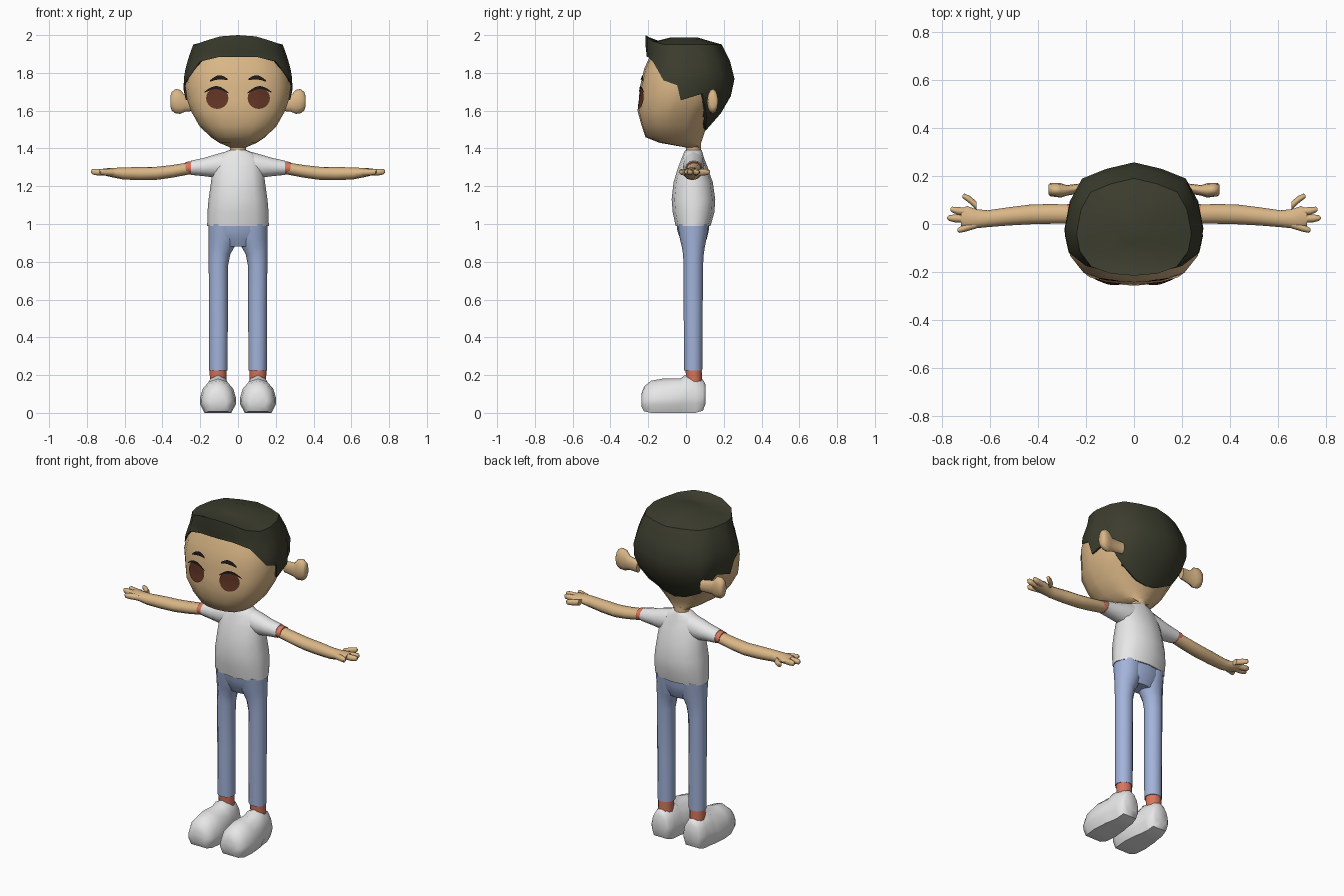
import bpy, bmesh, math
from mathutils import Vector
from mathutils.bvhtree import BVHTree

if "Cube" in bpy.data.objects:
    bpy.data.objects.remove(bpy.data.objects["Cube"])


def material(name, rgb):
    mat = bpy.data.materials.new(name)
    mat.use_nodes = True
    mat.diffuse_color = (*rgb, 1)
    mat.node_tree.nodes["Principled BSDF"].inputs["Base Color"].default_value = (*rgb, 1)
    return mat


SKIN = material("skin", (.70, .47, .24))
HAIR = material("dark_hair", (.045, .047, .027))
WHITE = material("white_cloth", (.8, .8, .8))
DENIM = material("blue_denim", (.36, .45, .70))
CORAL = material("coral_trim", (.68, .18, .11))
BROWN = material("brown_iris", (.12, .035, .018))
BLACK = material("black_line", (.012, .01, .01))


def finish(name, bm, mat, angle=50, recalc=True):
    if recalc:
        bmesh.ops.recalc_face_normals(bm, faces=bm.faces)
    mesh = bpy.data.meshes.new(name)
    bm.to_mesh(mesh)
    mesh.materials.append(mat)
    obj = bpy.data.objects.new(name, mesh)
    bpy.context.collection.objects.link(obj)
    bpy.ops.object.select_all(action="DESELECT")
    obj.select_set(True)
    bpy.context.view_layer.objects.active = obj
    bpy.ops.object.shade_smooth_by_angle(angle=math.radians(angle))
    return obj


def mirrored(half):
    """Close a half outline whose first and last points lie on the axis."""
    return half + [(-u, v) for u, v in half[-2:0:-1]]


def skin_rings(rings, caps=True):
    bm = bmesh.new()
    rows = [[bm.verts.new(p) for p in ring] for ring in rings]
    for a, b in zip(rows, rows[1:]):
        for i in range(len(a)):
            j = (i + 1) % len(a)
            bm.faces.new((a[i], a[j], b[j], b[i]))
    if caps:
        bm.faces.new(rows[0])
        bm.faces.new(rows[-1])
    return bm


ROUND = [(math.sin(k * math.tau / 12), -math.cos(k * math.tau / 12)) for k in range(12)]
SKULL = mirrored([(0, -1), (.4, -.96), (.75, -.82), (.95, -.5), (1, -.2), (1, -.08),
                  (.93, .36), (.76, .72), (.4, .89), (0, 1)])
SHOE = mirrored([(0, -1), (.74, -1), (.98, -.5), (1, -.15), (.84, .4), (.5, .82), (0, 1)])


def place(axis, pos, a, b):
    return Vector({"x": (pos, a, b), "y": (a, pos, b), "z": (a, b, pos)}[axis])


def loft(name, axis, rows, mat, outline=ROUND, side=1, angle=50):
    """Each row: position on axis, centre, half width, then low and high of the other axis."""
    rings = []
    for pos, c, r, lo, hi in rows:
        ring = [place(axis, pos, c + u * r, (lo + hi) / 2 + v * (hi - lo) / 2) for u, v in outline]
        rings.append([Vector((p.x * side, p.y, p.z)) for p in ring])
    return finish(name, skin_rings(rings), mat, angle)


# Head and neck
head = loft("head", "z", [
    (1.405, 0, .04, 0, .08), (1.43, 0, .10, -.14, .08), (1.46, 0, .145, -.215, .09),
    (1.52, 0, .205, -.235, .11), (1.60, 0, .25, -.257, .15), (1.66, 0, .27, -.246, .19),
    (1.73, 0, .28, -.243, .20), (1.82, 0, .268, -.222, .20), (1.89, 0, .24, -.19, .19)], SKIN, SKULL)
loft("neck", "z", [(1.34, 0, .055, -.01, .085), (1.385, 0, .042, 0, .08), (1.42, 0, .045, 0, .08)], SKIN)

# Hair shell: every column runs from the crown to its own hem height
LEVELS = [(1.49, .16, -.2, .10), (1.54, .21, -.22, .15), (1.60, .258, -.235, .195),
          (1.70, .29, -.25, .25), (1.80, .284, -.24, .26), (1.88, .262, -.207, .225),
          (1.95, .237, -.215, .19)]
HEM = [1.885, 1.883, 1.86, 1.76, 1.735, 1.655, 1.69, 1.56, 1.51, 1.495]
LIFT = [.05, .043, .018] + [0] * 7


def level(z):
    for a, b in zip(LEVELS, LEVELS[1:]):
        if z <= b[0]:
            t = (z - a[0]) / (b[0] - a[0])
            return [p + (q - p) * t for p, q in zip(a[1:], b[1:])]
    return LEVELS[-1][1:]


def hair_point(uv, shape, z, shrink=1):
    w, lo, hi = shape
    return Vector((uv[0] * w * shrink, (lo + hi) / 2 + uv[1] * (hi - lo) / 2 * shrink, z))


hem = HEM + HEM[-2:0:-1]
lift = LIFT + LIFT[-2:0:-1]
hair_rings = [[hair_point(p, (.07, -.08, .06), 1.988) for p in SKULL],
              [hair_point(p, (.17, -.165, .13), 1.967) for p in SKULL]]
for k in range(6):
    ring = []
    for p, h, up in zip(SKULL, hem, lift):
        z = 1.95 + (h - 1.95) * k / 5
        ring.append(hair_point(p, level(z), z + (up if k == 0 else 0)))
    hair_rings.append(ring)
hair_rings.append([hair_point(p, level(h), h + .004, .9) for p, h in zip(SKULL, hem)])
finish("hair", skin_rings(hair_rings), HAIR, 45)

# Face details laid on the head surface
bm = bmesh.new()
bm.from_mesh(head.data)
surface = BVHTree.FromBMesh(bm)
bm.free()


def on_face(x, z, gap):
    hit = surface.ray_cast(Vector((x, -1, z)), Vector((0, 1, 0)))[0]
    return Vector((x, (hit.y if hit else -.2) - gap, z))


def eye(name, side):
    bm = bmesh.new()
    rings = []
    for r in (.25, .5, .75, 1):
        rings.append([bm.verts.new(on_face(side * .11 + .059 * r * math.cos(a), 1.666 + .057 * r * math.sin(a), .007))
                      for a in (k * math.tau / 20 for k in range(20))])
    bm.faces.new(rings[0])
    for a, b in zip(rings, rings[1:]):
        for i in range(20):
            j = (i + 1) % 20
            bm.faces.new((a[i], b[i], b[j], a[j]))
    finish(name, bm, BROWN, recalc=False)


def stroke(name, side, x0, x1, z0, bow, slope, thick):
    """Curved tapering line across the face."""
    bm = bmesh.new()
    pairs = []
    for k in range(11):
        t = k / 10
        x = side * (x0 + (x1 - x0) * t)
        z = z0 + bow * math.sin(math.pi * t) + slope * t
        h = thick * (.35 + .65 * math.sin(math.pi * t))
        pairs.append([bm.verts.new(on_face(x, z + d, .009)) for d in (-h, h)])
    for a, b in zip(pairs, pairs[1:]):
        quad = (a[0], b[0], b[1], a[1])
        bm.faces.new(quad if side > 0 else quad[::-1])
    finish(name, bm, BLACK, recalc=False)


# Trousers: pelvis shared by both legs
loft("trouser_hips", "z", [(.88, 0, .09, -.01, .09), (.92, 0, .14, -.03, .11),
                           (.96, 0, .152, -.045, .12), (1.01, 0, .157, -.052, .125)], DENIM)

# Shirt body
loft("shirt", "z", [
    (.99, 0, .163, -.055, .13), (1.06, 0, .162, -.07, .15), (1.13, 0, .156, -.076, .155),
    (1.22, 0, .143, -.066, .142), (1.30, 0, .135, -.042, .115), (1.35, 0, .12, -.022, .095),
    (1.375, 0, .085, -.012, .088), (1.392, 0, .045, -.003, .082)], WHITE,
    [(math.copysign(abs(u) ** .8, u), v) for u, v in ROUND])

FINGERS = {"thumb": (.115, .075, .715), "first_finger": (.06, .045, .765),
           "middle_finger": (.025, .02, .778), "last_finger": (-.025, 0, .735)}

for side, tag in ((1, "left_"), (-1, "right_")):
    eye(tag + "eye", side)
    stroke(tag + "lash", side, .05, .178, 1.693, .027, .004, .008)
    stroke(tag + "brow", side, .055, .148, 1.765, .015, -.008, .011)

    loft(tag + "ear", "x", [
        (.21, .15, .02, 1.60, 1.67), (.28, .14, .022, 1.595, 1.68), (.305, .14, .03, 1.583, 1.71),
        (.33, .142, .029, 1.585, 1.715), (.35, .143, .027, 1.60, 1.70), (.357, .143, .018, 1.62, 1.68)],
        SKIN, side=side)

    # Arm: sleeve, trim, forearm and hand
    loft(tag + "sleeve", "x", [
        (.07, .04, .058, 1.24, 1.382), (.13, .04, .056, 1.247, 1.365), (.18, .04, .05, 1.253, 1.35),
        (.25, .042, .044, 1.26, 1.335)], WHITE, side=side)
    loft(tag + "sleeve_trim", "x", [(.24, .042, .042, 1.262, 1.333), (.278, .042, .041, 1.264, 1.328)],
         CORAL, side=side)
    loft(tag + "arm", "x", [
        (.26, .042, .039, 1.262, 1.326), (.35, .042, .041, 1.245, 1.312), (.43, .04, .041, 1.234, 1.303),
        (.52, .032, .038, 1.232, 1.302), (.61, .022, .035, 1.236, 1.299), (.66, .022, .04, 1.246, 1.297),
        (.695, .027, .048, 1.254, 1.295), (.72, .027, .036, 1.262, 1.292)], SKIN, side=side)
    for finger, (tip, base, end) in FINGERS.items():
        loft(tag + finger, "x", [
            (.655, base, .018, 1.255, 1.29), (end - .03, (base + tip * 2) / 3, .016, 1.258, 1.292),
            (end - .008, tip, .012, 1.262, 1.291), (end, tip, .005, 1.272, 1.286)], SKIN, side=side)

    # Leg: trouser leg, sock and shoe
    loft(tag + "trouser_leg", "z", [
        (.225, .104, .049, -.01, .086), (.5, .104, .05, -.012, .088), (.78, .104, .051, -.012, .09),
        (.84, .098, .057, -.016, .094), (.88, .087, .069, -.022, .1), (.92, .078, .078, -.032, .108),
        (1.0, .078, .078, -.045, .12)], DENIM, side=side)
    loft(tag + "sock", "z", [(.15, .105, .044, .003, .085), (.235, .105, .045, -.003, .083)], CORAL, side=side)
    loft(tag + "shoe", "y", [
        (-.236, .106, .045, .035, .10), (-.222, .106, .07, .008, .14), (-.185, .106, .087, 0, .17),
        (-.12, .106, .096, 0, .182), (-.03, .106, .086, 0, .182), (-.005, .106, .078, 0, .2),
        (.05, .106, .07, 0, .195), (.09, .106, .06, .012, .175), (.104, .106, .045, .05, .15)],
        WHITE, SHOE, side)
